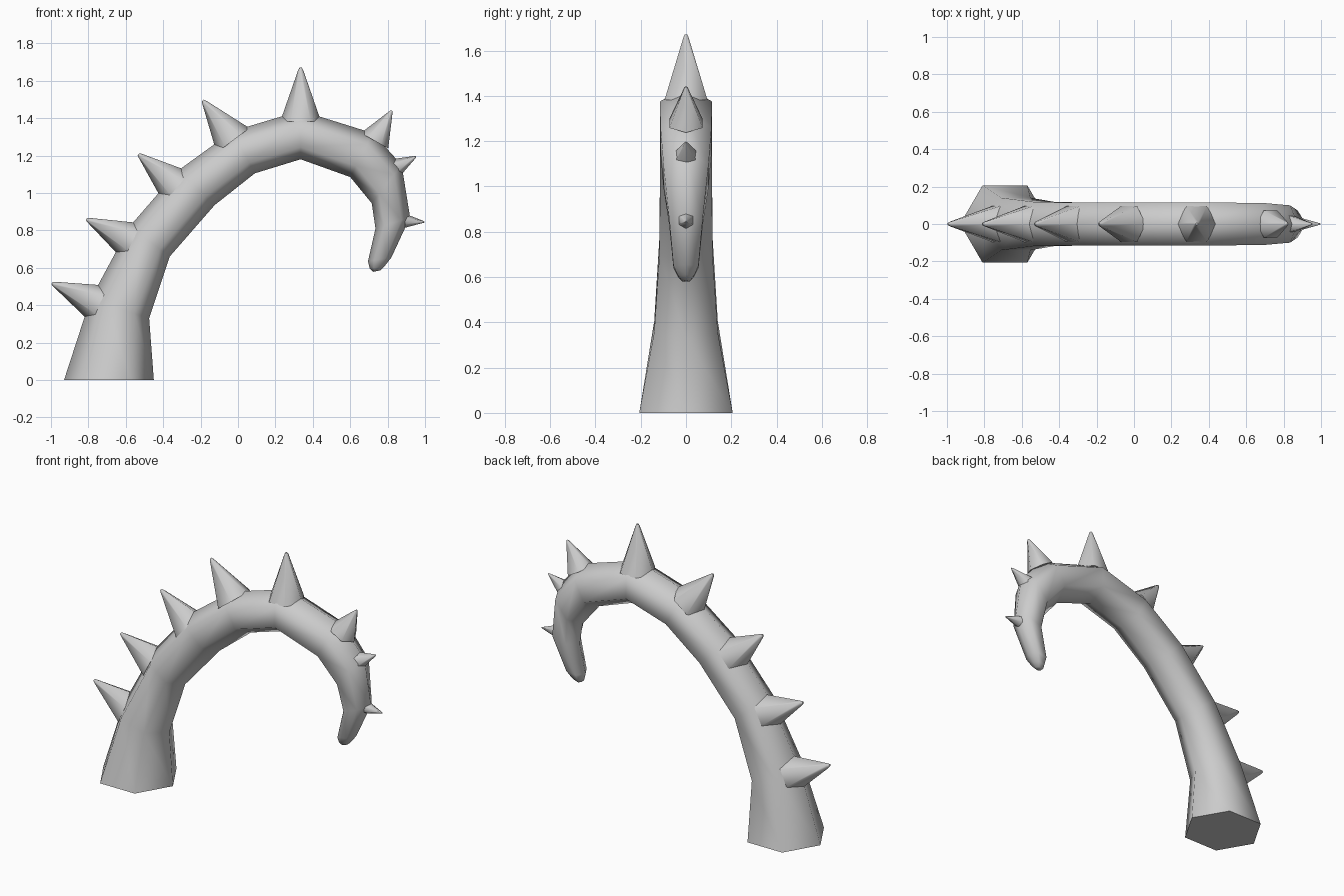
import bpy, bmesh
from math import cos, sin, pi, radians
from mathutils import Vector

cube = bpy.data.objects.get("Cube")
if cube:
    bpy.data.objects.remove(cube, do_unlink=True)

grey = bpy.data.materials.new("stone_grey")
grey.use_nodes = True
colour = (0.6, 0.6, 0.6, 1)
grey.diffuse_color = colour
grey.node_tree.nodes["Principled BSDF"].inputs["Base Color"].default_value = colour

SIDES = 6
Y = Vector((0, 1, 0))


def loft(name, rings):
    """Skin hexagonal rings, each given by centre, in-plane radius vector and y radius."""
    bm = bmesh.new()
    loops = []
    for centre, radial, ry in rings:
        loops.append([bm.verts.new(centre + radial * cos(2 * pi * i / SIDES)
                                   + Y * ry * sin(2 * pi * i / SIDES))
                      for i in range(SIDES)])
    for a, b in zip(loops, loops[1:]):
        for i in range(SIDES):
            j = (i + 1) % SIDES
            bm.faces.new((a[i], a[j], b[j], b[i]))
    bm.faces.new(loops[0])
    bm.faces.new(loops[-1])
    bmesh.ops.recalc_face_normals(bm, faces=bm.faces)
    mesh = bpy.data.meshes.new(name)
    bm.to_mesh(mesh)
    bm.free()
    mesh.materials.append(grey)
    obj = bpy.data.objects.new(name, mesh)
    bpy.context.collection.objects.link(obj)
    bpy.ops.object.select_all(action="DESELECT")
    obj.select_set(True)
    bpy.context.view_layer.objects.active = obj
    bpy.ops.object.shade_smooth_by_angle(angle=radians(65))
    return obj


# Curling tentacle: outer x, z, inner x, z, y radius
sections = [
    (-.93, 0, -.45, 0, .238),
    (-.79, .43, -.475, .33, .162),
    (-.58, .82, -.365, .66, .135),
    (-.32, 1.12, -.125, .935, .133),
    (-.03, 1.33, .09, 1.105, .133),
    (.335, 1.44, .335, 1.18, .133),
    (.72, 1.32, .60, 1.085, .130),
    (.875, 1.15, .715, .945, .115),
    (.92, .87, .735, .81, .085),
    (.82, .655, .695, .635, .064),
    (.785, .61, .705, .595, .040),
]
rings = []
for ox, oz, ix, iz, ry in sections:
    outer, inner = Vector((ox, 0, oz)), Vector((ix, 0, iz))
    rings.append(((outer + inner) / 2, (outer - inner) / 2, ry))
# Rounded end
rings.append((Vector((.742, 0, .582)), Vector((.02, 0, .004)), .02))
loft("tentacle", rings)

# Spikes along the outer curve: base x, z, tip x, z, base radius
spikes = [
    (-.775, .42, -.995, .518, .098),
    (-.60, .757, -.81, .86, .098),
    (-.355, 1.055, -.532, 1.207, .098),
    (-.05, 1.312, -.188, 1.495, .098),
    (.335, 1.42, .335, 1.67, .098),
    (.745, 1.305, .822, 1.44, .075),
    (.855, 1.142, .952, 1.195, .047),
    (.907, .85, .998, .845, .033),
]
for n, (bx, bz, tx, tz, r) in enumerate(spikes, 1):
    base, tip = Vector((bx, 0, bz)), Vector((tx, 0, tz))
    axis = (tip - base).normalized()
    side = axis.cross(Y)
    tip_r = r * .14
    loft(f"spike_{n}", [
        (base - axis * r * .4, side * r * 1.12, r * 1.12),
        (tip - axis * tip_r, side * tip_r, tip_r),
        (tip, side * tip_r * .5, tip_r * .5),
    ])
